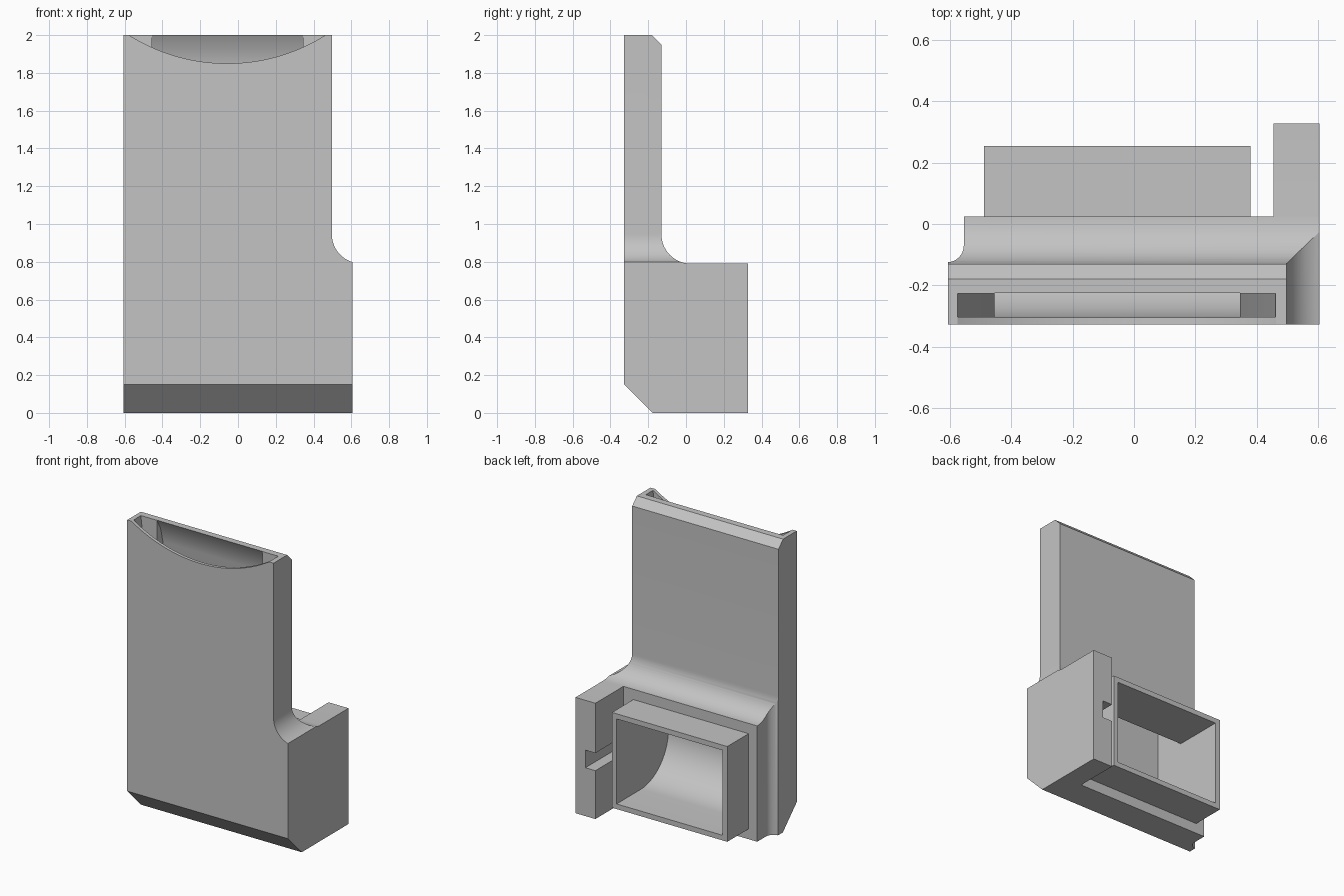
import bpy, bmesh, math
from mathutils import Vector

cube = bpy.data.objects.get("Cube")
if cube:
    bpy.data.objects.remove(cube, do_unlink=True)

grey = bpy.data.materials.new("plain grey")
grey.use_nodes = True
colour = (0.55, 0.55, 0.55, 1)
grey.diffuse_color = colour
grey.node_tree.nodes["Principled BSDF"].inputs["Base Color"].default_value = colour


def arc(cx, cy, r, a0, a1, n=14):
    """Points on an arc, angles in degrees."""
    steps = [math.radians(a0 + (a1 - a0) * i / n) for i in range(n + 1)]
    return [(cx + r * math.cos(a), cy + r * math.sin(a)) for a in steps]


def prism(name, points, axis, lo, hi):
    """Extrude a closed 2D profile along the named axis."""
    place = {"x": lambda u, v, t: (t, u, v),
             "y": lambda u, v, t: (u, t, v),
             "z": lambda u, v, t: (u, v, t)}[axis]
    bm = bmesh.new()
    face = bm.faces.new([bm.verts.new(place(u, v, lo)) for u, v in points])
    grown = bmesh.ops.extrude_face_region(bm, geom=[face])
    shift = Vector(place(0, 0, hi - lo))
    for v in grown["geom"]:
        if isinstance(v, bmesh.types.BMVert):
            v.co += shift
    bmesh.ops.recalc_face_normals(bm, faces=bm.faces)
    mesh = bpy.data.meshes.new(name)
    bm.to_mesh(mesh)
    bm.free()
    mesh.materials.append(grey)
    ob = bpy.data.objects.new(name, mesh)
    bpy.context.collection.objects.link(ob)
    return ob


def box(name, x0, x1, y0, y1, z0, z1):
    return prism(name, [(x0, y0), (x1, y0), (x1, y1), (x0, y1)], "z", z0, z1)


def combine(target, tool, operation):
    """Apply a boolean and drop the tool object."""
    mod = target.modifiers.new("shape", "BOOLEAN")
    mod.operation = operation
    mod.solver = "EXACT"
    mod.object = tool
    bpy.context.view_layer.objects.active = target
    bpy.ops.object.modifier_apply(modifier=mod.name)
    bpy.data.objects.remove(tool, do_unlink=True)


# Body: the overlap of its front, side and plan outlines
front = [(-0.607, 0), (0.605, 0)] + arc(0.65, 0.945, 0.153, 253, 180) + [(0.497, 2), (-0.607, 2)]
side = [(-0.327, 0.15), (-0.177, 0), (0.025, 0)] + arc(0.025, 0.945, 0.155, 270, 180)
side += [(-0.13, 1.95), (-0.18, 2), (-0.327, 2)]
plan = [(-0.7, -0.4), (0.7, -0.4), (0.7, 0.1), (-0.555, 0.1)]
plan += arc(-0.61, -0.07, 0.055, 0, -90, 8) + [(-0.7, -0.125)]

body = prism("duct_body", front, "y", -0.5, 0.5)
combine(body, prism("side_outline", side, "x", -0.8, 0.8), "INTERSECT")
combine(body, prism("plan_outline", plan, "z", -0.1, 2.1), "INTERSECT")

# Rear side wall with its slot, and the rear nozzle
wall = box("side_wall", 0.455, 0.605, -0.02, 0.327, 0, 0.79)
combine(wall, box("slot", 0.4, 0.53, 0.025, 0.4, 0.33, 0.45), "DIFFERENCE")
combine(body, wall, "UNION")
combine(body, box("nozzle", -0.49, 0.38, -0.02, 0.255, 0.07, 0.72), "UNION")

# Air channel: down from the top slit, round the elbow, out of the nozzle
channel = [(-0.305, 2.05), (-0.225, 2.05), (-0.225, 2), (-0.185, 1.93), (-0.16, 1.83),
           (-0.16, 0.8), (-0.13, 0.73), (-0.085, 0.685), (0.3, 0.685), (0.3, 0.105)]
channel += arc(-0.005, 0.405, 0.3, 270, 180)
combine(body, prism("channel", channel, "x", -0.455, 0.345), "DIFFERENCE")

# Wide mouth tapering into the channel
mouth = [(-0.575, 2.05), (-0.575, 2), (-0.45, 0.9), (0.34, 0.9), (0.462, 2), (0.462, 2.05)]
combine(body, prism("mouth", mouth, "y", -0.304, -0.226), "DIFFERENCE")

# Curved scoop in the front lip
scoop = arc(-0.057, 2.826, 0.976, 0, 360, 128)[:-1]
combine(body, prism("scoop", scoop, "y", -0.4, -0.28), "DIFFERENCE")

# Smooth the fillets, keep the edges sharp
bpy.ops.object.select_all(action="DESELECT")
body.select_set(True)
bpy.context.view_layer.objects.active = body
bpy.ops.object.shade_smooth_by_angle(angle=math.radians(25))
